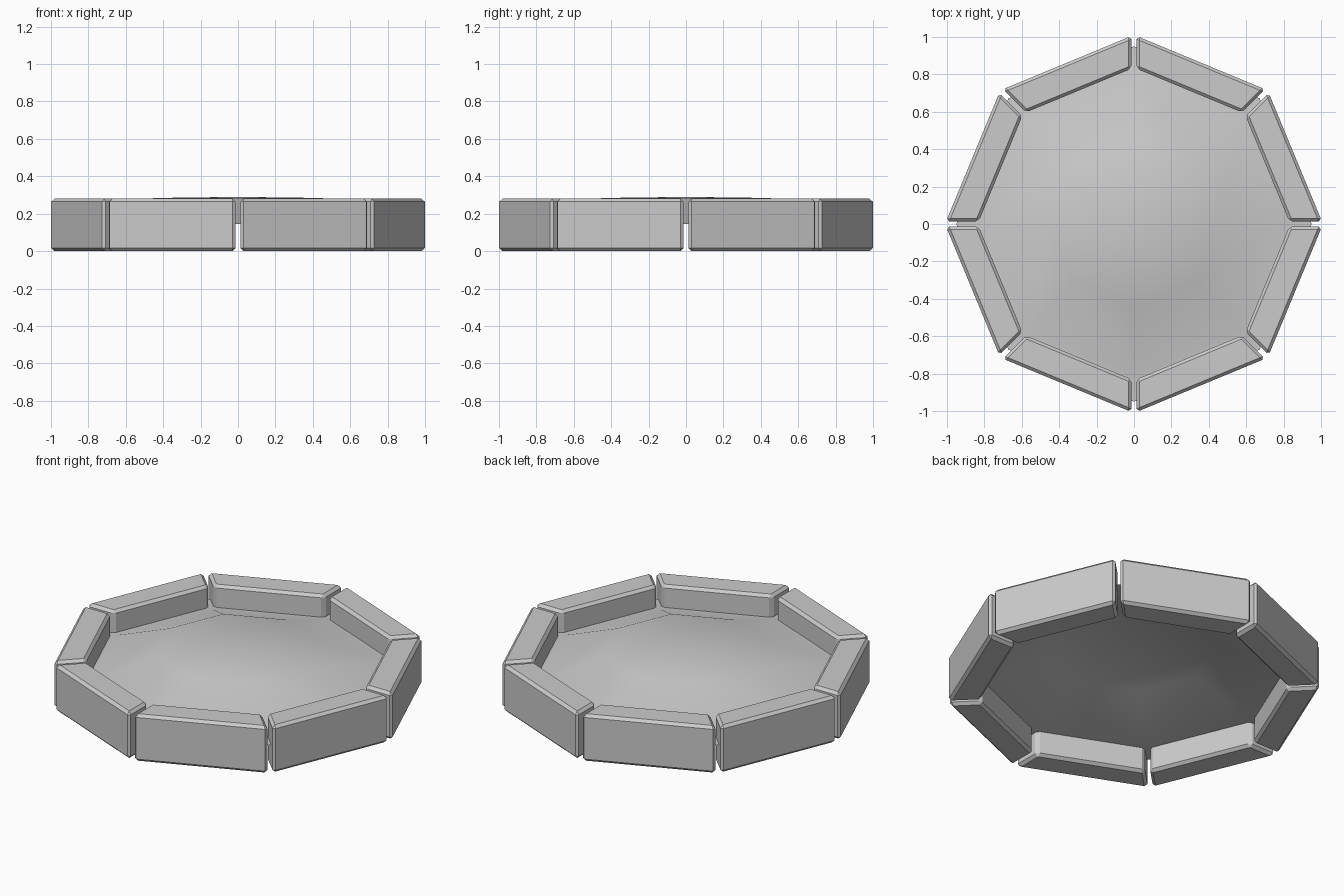
import bpy, bmesh
from math import radians
from mathutils import Matrix, Vector

if "Cube" in bpy.data.objects:
    bpy.data.objects.remove(bpy.data.objects["Cube"])

SIDES = 8
STEP = radians(360 / SIDES)
OUTER, INNER, HEIGHT = 1.005, 0.83, 0.28
HALF_GAP, CHAMFER = 0.014, 0.016

stone = bpy.data.materials.new("pale_grey_stone")
stone.use_nodes = True
grey = (0.6, 0.6, 0.6, 1)
stone.diffuse_color = grey
bsdf = stone.node_tree.nodes["Principled BSDF"]
bsdf.inputs["Base Color"].default_value = grey
bsdf.inputs["Roughness"].default_value = 0.8


def add_object(name, bm):
    bmesh.ops.recalc_face_normals(bm, faces=bm.faces)
    mesh = bpy.data.meshes.new(name)
    bm.to_mesh(mesh)
    bm.free()
    mesh.materials.append(stone)
    obj = bpy.data.objects.new(name, mesh)
    bpy.context.collection.objects.link(obj)
    return obj


def corner(index, radius, side=0.0, z=0.0):
    """Octagon corner, shifted sideways along the ring."""
    return Matrix.Rotation(index * STEP, 3, 'Z') @ Vector((radius, side, z))


# Ring of chamfered border blocks with narrow gaps at the corners
for i in range(SIDES):
    bm = bmesh.new()
    plan = [corner(i, INNER, HALF_GAP), corner(i, OUTER, HALF_GAP),
            corner(i + 1, OUTER, -HALF_GAP), corner(i + 1, INNER, -HALF_GAP)]
    base = bm.faces.new([bm.verts.new(p) for p in plan])
    top = bmesh.ops.extrude_face_region(bm, geom=[base])["geom"]
    for v in top:
        if isinstance(v, bmesh.types.BMVert):
            v.co.z = HEIGHT
    bmesh.ops.recalc_face_normals(bm, faces=bm.faces)
    bmesh.ops.bevel(bm, geom=bm.edges[:], offset=CHAMFER, segments=1,
                    profile=0.5, affect='EDGES')
    add_object(f"border_block_{i + 1}", bm)

# Open mound of ground inside the border: raised middle, level rim
bm = bmesh.new()
rings = [[bm.verts.new(corner(i, r, z=z)) for i in range(SIDES)]
         for r, z in ((0.45, 0.284), (0.8, 0.15), (0.95, 0.145))]
peak = bm.verts.new((0, 0, 0.29))
for i in range(SIDES):
    j = (i + 1) % SIDES
    bm.faces.new((peak, rings[0][i], rings[0][j]))
    for a, b in zip(rings, rings[1:]):
        bm.faces.new((a[i], b[i], b[j], a[j]))
for f in bm.faces:
    f.smooth = True
mound = add_object("ground_mound", bm)
if mound.data.polygons[0].normal.z < 0:
    mound.data.flip_normals()
